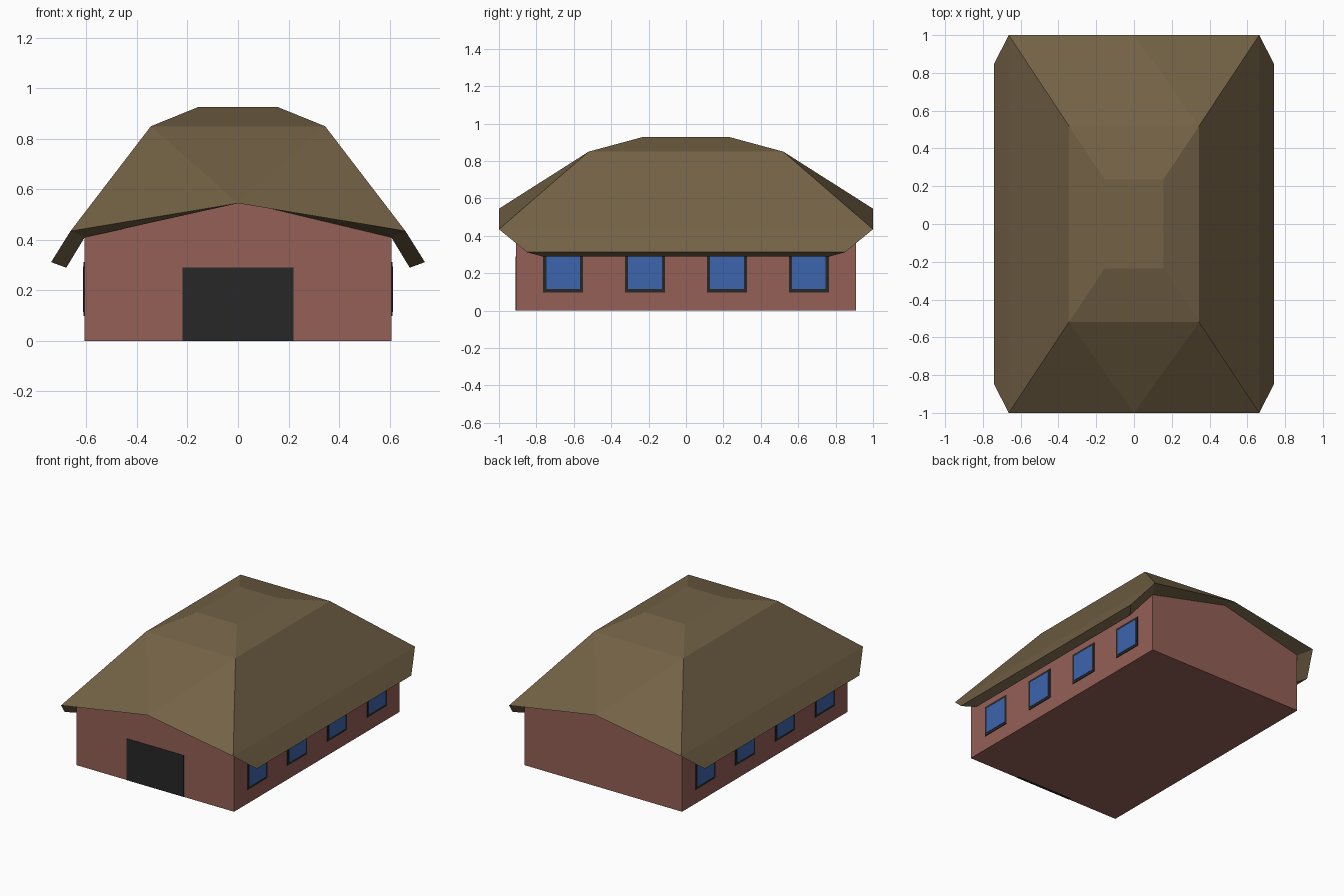
import bpy

if "Cube" in bpy.data.objects:
    bpy.data.objects.remove(bpy.data.objects["Cube"])


def material(name, rgb):
    m = bpy.data.materials.new(name)
    m.diffuse_color = (*rgb, 1)
    m.use_nodes = True
    m.node_tree.nodes["Principled BSDF"].inputs["Base Color"].default_value = m.diffuse_color
    return m


brick = material("brick", (0.30, 0.115, 0.095))
thatch = material("thatch", (0.17, 0.12, 0.06))
dark = material("dark", (0.02, 0.02, 0.02))
blue = material("blue", (0.045, 0.13, 0.42))


def make(name, verts, faces, mat):
    me = bpy.data.meshes.new(name)
    me.from_pydata(verts, [], faces)
    me.materials.append(mat)
    ob = bpy.data.objects.new(name, me)
    bpy.context.collection.objects.link(ob)
    return ob


def box(name, x, y, z, mat):
    verts = [(a, b, c) for a in x for b in y for c in z]
    faces = [(0, 1, 3, 2), (4, 6, 7, 5), (0, 4, 5, 1),
             (2, 3, 7, 6), (0, 2, 6, 4), (1, 5, 7, 3)]
    return make(name, verts, faces, mat)


# Walls: gabled profile extruded front to back
W, D = 0.607, 0.91
profile = [(-W, 0), (W, 0), (W, 0.41), (0, 0.555), (-W, 0.41)]
n = len(profile)
verts = [(x, y, z) for y in (-D, D) for x, z in profile]
faces = [tuple(range(n)), tuple(reversed(range(n, 2 * n)))]
faces += [(i, i + n, (i + 1) % n + n, (i + 1) % n) for i in range(n)]
make("walls", verts, faces, brick)


# Roof: rings of points, counter-clockwise from the front left
def ring4(x, y, z):
    return [(-x, -y, z), (x, -y, z), (x, y, z), (-x, y, z)]


verts = (ring4(0.155, 0.235, 0.927) + ring4(0.345, 0.52, 0.85)   # 0 top, 4 knee
         + ring4(0.663, 1.0, 0.435)                              # 8 gable corners
         + ring4(0.74, 0.85, 0.312) + ring4(0.68, 0.77, 0.29)    # 12 eave, 16 inner eave
         + ring4(W, D, 0.41)                                     # 20 soffit corners
         + [(0, -1, 0.545), (0, 1, 0.545), (0, -D, 0.555), (0, D, 0.555)])
faces = [(0, 1, 2, 3)]
for i in range(4):
    j = (i + 1) % 4
    faces.append((4 + i, 4 + j, j, i))
for a, b, peak, soffit in ((0, 1, 24, 26), (2, 3, 25, 27)):
    # thatched ends and the underside of the gables
    faces += [(8 + a, peak, 4 + a), (peak, 4 + b, 4 + a), (peak, 8 + b, 4 + b),
              (peak, 8 + a, 20 + a, soffit), (8 + b, peak, soffit, 20 + b)]
for a, b in ((1, 2), (3, 0)):
    # long slopes, eave edge and soffit
    faces += [(8 + a, 8 + b, 4 + b, 4 + a), (12 + a, 12 + b, 8 + b, 8 + a),
              (16 + a, 16 + b, 12 + b, 12 + a), (20 + a, 20 + b, 16 + b, 16 + a),
              (8 + a, 20 + a, 16 + a, 12 + a), (8 + b, 12 + b, 16 + b, 20 + b)]
# ceiling hidden inside the walls
faces += [(20, 23, 27, 26), (26, 27, 22, 21)]
make("roof", verts, faces, thatch)

# Barn door on the front
box("door", (-0.22, 0.22), (-D - 0.002, -D + 0.02), (0, 0.29), dark)

# Four windows along each side
for side, s in (("left", -1), ("right", 1)):
    for i, y in enumerate((-0.657, -0.219, 0.219, 0.657)):
        for part, depth, h, mat in (("frame", 0.004, 0.107, dark), ("glass", 0.006, 0.09, blue)):
            x = sorted((s * (W - 0.02), s * (W + depth)))
            box(f"{side}_window_{part}_{i + 1}", x, (y - h, y + h), (0.205 - h, 0.205 + h), mat)
